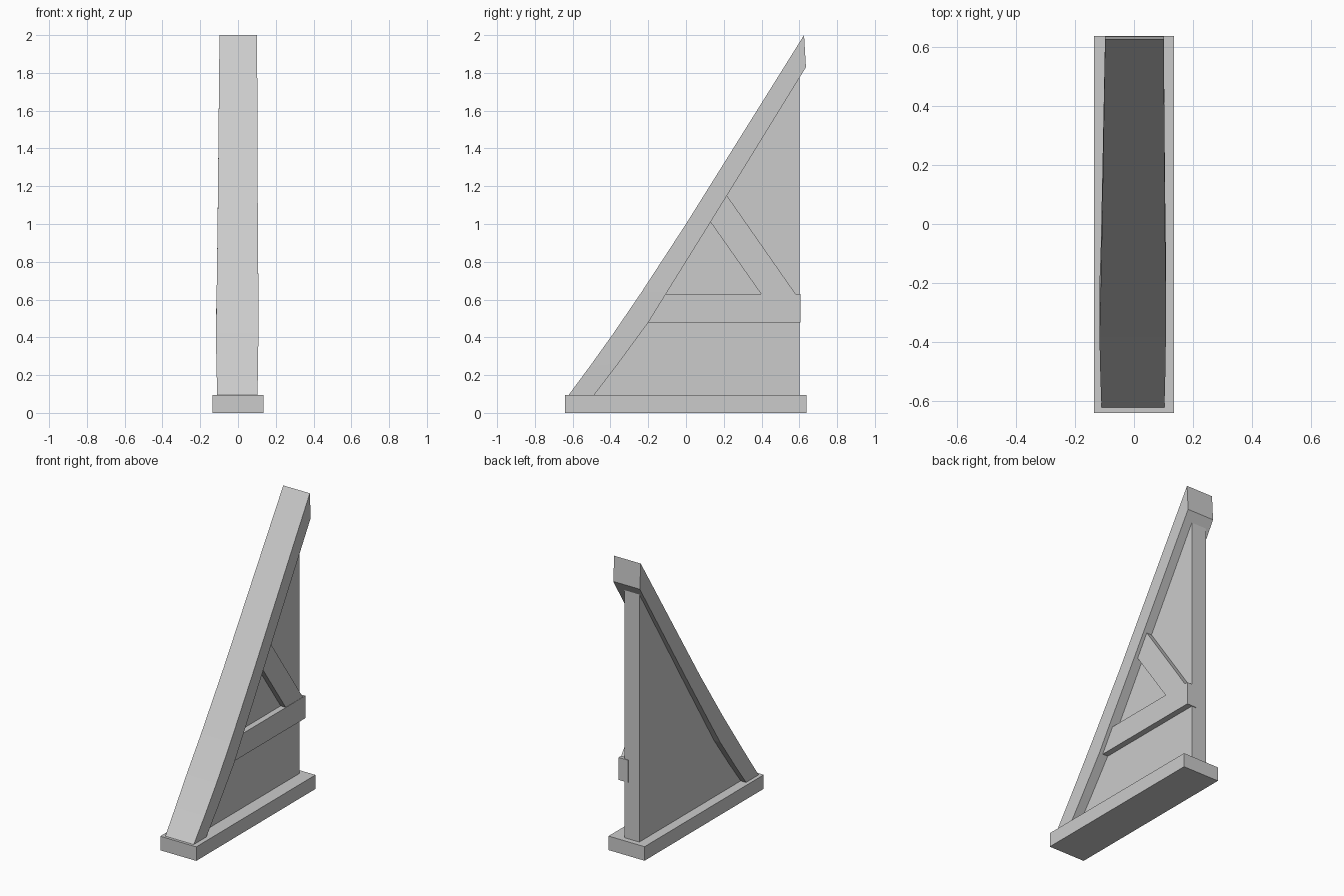
import bpy
import bmesh

cube = bpy.data.objects.get("Cube")
if cube:
    bpy.data.objects.remove(cube, do_unlink=True)

GREY = (0.6, 0.6, 0.6, 1.0)
stone = bpy.data.materials.new("plain_grey")
stone.diffuse_color = GREY
stone.use_nodes = True
stone.node_tree.nodes["Principled BSDF"].inputs["Base Color"].default_value = GREY


def finish(name, bm):
    bmesh.ops.recalc_face_normals(bm, faces=bm.faces[:])
    mesh = bpy.data.meshes.new(name)
    bm.to_mesh(mesh)
    bm.free()
    mesh.materials.append(stone)
    obj = bpy.data.objects.new(name, mesh)
    bpy.context.collection.objects.link(obj)
    return obj


def plate(name, profile, x0, x1):
    """Extrude a (y, z) outline sideways from x0 to x1."""
    bm = bmesh.new()
    face = bm.faces.new([bm.verts.new((x0, y, z)) for y, z in profile])
    side = bmesh.ops.extrude_face_region(bm, geom=[face])["geom"]
    moved = [v for v in side if isinstance(v, bmesh.types.BMVert)]
    bmesh.ops.translate(bm, vec=(x1 - x0, 0, 0), verts=moved)
    return finish(name, bm)


# Beam stations: outer point, inner point, and the two side positions
stations = [
    ((-0.625, 0.09), (-0.49, 0.09), -0.110, 0.103),
    ((-0.51, 0.245), (-0.36, 0.26), -0.114, 0.106),
    ((-0.385, 0.42), (-0.20, 0.478), -0.117, 0.108),
    ((-0.235, 0.64), (-0.10, 0.64), -0.113, 0.108),
    ((0.00, 1.00), (0.13, 1.01), -0.108, 0.105),
    ((0.625, 2.00), (0.635, 1.83), -0.098, 0.101),
]

# Sloping beam with a gently curved foot
bm = bmesh.new()
rings = []
for (oy, oz), (iy, iz), left, right in stations:
    corners = [(left, oy, oz), (right, oy, oz), (right, iy, iz), (left, iy, iz)]
    rings.append([bm.verts.new(c) for c in corners])
for a, b in zip(rings, rings[1:]):
    for i in range(4):
        j = (i + 1) % 4
        bm.faces.new((a[i], a[j], b[j], b[i]))
bm.faces.new(rings[0])
bm.faces.new(rings[-1])
finish("sloping_beam", bm)

# Base slab
plate("base_slab", [(-0.64, 0), (0.637, 0), (0.637, 0.095), (-0.64, 0.095)],
      -0.135, 0.135)

# Infill panel, its sloping edge buried along the middle of the beam
middle = [((o[0] + i[0]) / 2, (o[1] + i[1]) / 2) for o, i, _, _ in stations[:-1]]
plate("infill_panel", middle + [(0.6, 1.86), (0.6, 0.09)], -0.07, 0.042)

# Horizontal brace and diagonal brace on one side of the panel
plate("horizontal_brace",
      [(-0.24, 0.478), (0.605, 0.478), (0.605, 0.63), (-0.15, 0.63)],
      0.01, 0.082)
plate("diagonal_brace",
      [(0.397, 0.62), (0.58, 0.62), (0.58, 0.63), (0.217, 1.15),
       (0.18, 1.17), (0.10, 1.05), (0.13, 1.01), (0.397, 0.63)],
      0.02, 0.08)
